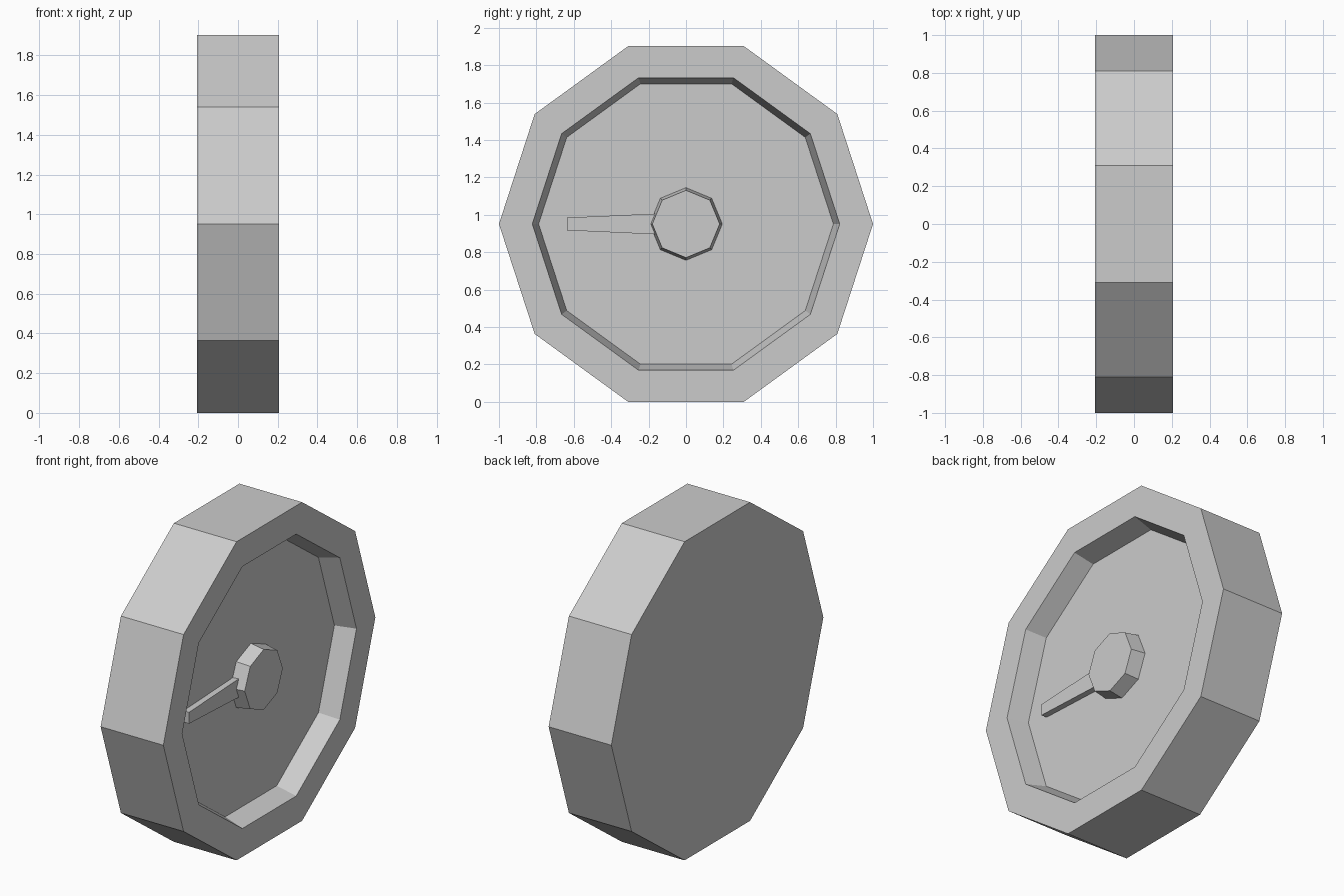
import bpy
import bmesh
from math import cos, sin, pi

cube = bpy.data.objects.get("Cube")
if cube:
    bpy.data.objects.remove(cube, do_unlink=True)

AXIS_Z = sin(2 * pi / 5)      # centre height of a unit decagon resting on a flat side
HALF_WIDTH = 0.207
FLOOR = 0.085                 # depth plane of the recessed dial

grey = bpy.data.materials.new("plain_grey")
grey.use_nodes = True
colour = (0.6, 0.6, 0.6, 1)
grey.diffuse_color = colour
grey.node_tree.nodes["Principled BSDF"].inputs["Base Color"].default_value = colour


def ring(x, radius, sides):
    """Regular polygon around the x axis."""
    return [(x, radius * cos(2 * pi * i / sides), radius * sin(2 * pi * i / sides))
            for i in range(sides)]


def loft(name, sections):
    """Skin equal-sized sections in order and cap both ends."""
    bm = bmesh.new()
    loops = [[bm.verts.new(p) for p in s] for s in sections]
    bm.faces.new(loops[0])
    bm.faces.new(loops[-1])
    n = len(loops[0])
    for a, b in zip(loops, loops[1:]):
        for i in range(n):
            j = (i + 1) % n
            bm.faces.new((a[i], a[j], b[j], b[i]))
    bmesh.ops.recalc_face_normals(bm, faces=bm.faces)
    mesh = bpy.data.meshes.new(name)
    bm.to_mesh(mesh)
    bm.free()
    mesh.materials.append(grey)
    obj = bpy.data.objects.new(name, mesh)
    obj.location.z = AXIS_Z
    bpy.context.collection.objects.link(obj)
    return obj


# Ten-sided case: flat back, outer wall, rim, tapered recess and floor
case_profile = [(-HALF_WIDTH, 1), (HALF_WIDTH, 1), (HALF_WIDTH, 0.822), (FLOOR, 0.788)]
loft("dial_case", [ring(x, r, 10) for x, r in case_profile])

# Eight-sided tapered hub
loft("centre_hub", [ring(FLOOR - 0.01, 0.196, 8), ring(0.17, 0.18, 8)])


# Tapered pointer from the hub towards the front
def pointer_section(y, half):
    top = FLOOR + 0.036
    base = FLOOR - 0.01
    return [(base, y, -half), (top, y, -half), (top, y, half), (base, y, half)]


loft("pointer", [pointer_section(-0.165, 0.055), pointer_section(-0.635, 0.034)])
